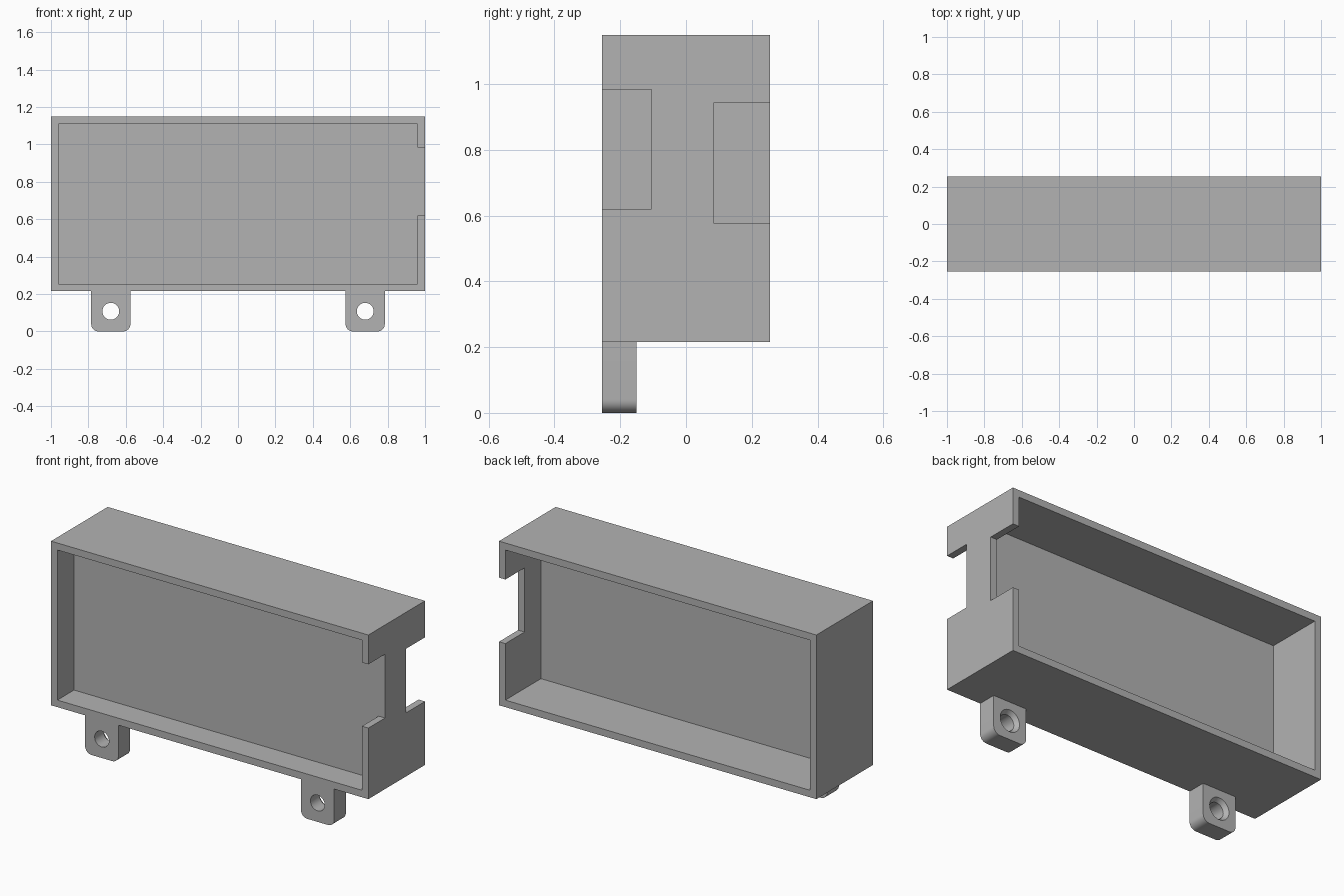
import bpy, bmesh, math
from mathutils import Matrix

cube = bpy.data.objects.get("Cube")
if cube:
    bpy.data.objects.remove(cube, do_unlink=True)

grey = bpy.data.materials.new("plain grey")
grey.use_nodes = True
grey.diffuse_color = (0.45, 0.45, 0.45, 1)
grey.node_tree.nodes["Principled BSDF"].inputs["Base Color"].default_value = grey.diffuse_color


def finish(name, bm):
    mesh = bpy.data.meshes.new(name)
    bm.to_mesh(mesh)
    bm.free()
    mesh.materials.append(grey)
    obj = bpy.data.objects.new(name, mesh)
    bpy.context.collection.objects.link(obj)
    return obj


def block(name, x, y, z):
    """Box given by its ranges along each axis."""
    bm = bmesh.new()
    size = [r[1] - r[0] for r in (x, y, z)]
    mid = [sum(r) / 2 for r in (x, y, z)]
    bmesh.ops.create_cube(bm, size=1, matrix=Matrix.Translation(mid) @ Matrix.Diagonal((*size, 1)))
    return finish(name, bm)


def cone(name, x, y, z, front_r, back_r):
    """Round cutter running along y, with its own radius at each end."""
    bm = bmesh.new()
    place = Matrix.Translation((x, sum(y) / 2, z)) @ Matrix.Rotation(-math.pi / 2, 4, 'X')
    bmesh.ops.create_cone(bm, cap_ends=True, segments=48, radius1=front_r, radius2=back_r,
                          depth=y[1] - y[0], matrix=place)
    return finish(name, bm)


def cut(target, cutter):
    cutter.hide_render = True
    mod = target.modifiers.new("cut", 'BOOLEAN')
    mod.operation = 'DIFFERENCE'
    mod.solver = 'EXACT'
    mod.object = cutter
    bpy.context.view_layer.objects.active = target
    bpy.ops.object.modifier_apply(modifier=mod.name)
    bpy.data.objects.remove(cutter, do_unlink=True)


FRONT, BACK = -0.255, 0.255
BOTTOM, TOP = 0.215, 1.15
WALL = 0.04
WEB = (-0.105, -0.065)
OVER = 0.1

# Housing: a shell with a thin web between a shallow front and a deep back pocket
housing = block("housing", (-1, 1), (FRONT, BACK), (BOTTOM, TOP))
inner_x = (-1 + WALL, 1 - WALL)
inner_z = (BOTTOM + WALL, TOP - WALL)
cut(housing, block("front_pocket", inner_x, (FRONT - OVER, WEB[0]), inner_z))
cut(housing, block("back_pocket", inner_x, (WEB[1], BACK + OVER), inner_z))

# Cable notches through the left wall
notch_x = (1 - WALL - 0.01, 1 + OVER)
cut(housing, block("front_notch", notch_x, (FRONT - OVER, WEB[0]), (0.62, 0.983)))
cut(housing, block("back_notch", notch_x, (0.083, BACK + OVER), (0.577, 0.942)))

# Mounting tabs with rounded lower corners and countersunk screw holes
TAB_BACK = -0.15
for side, x in (("left", 0.68), ("right", -0.68)):
    tab = block(side + "_mounting_tab", (x - 0.105, x + 0.105), (FRONT, TAB_BACK), (0, BOTTOM))
    bm = bmesh.new()
    bm.from_mesh(tab.data)
    corners = [e for e in bm.edges
               if all(v.co.z < 0.01 for v in e.verts)
               and abs(e.verts[0].co.y - e.verts[1].co.y) > 0.05]
    bmesh.ops.bevel(bm, geom=corners, offset=0.04, segments=8, profile=0.5, affect='EDGES')
    bm.to_mesh(tab.data)
    bm.free()
    cut(tab, cone("screw_hole", x, (FRONT - OVER, TAB_BACK + OVER), 0.108, 0.045, 0.045))
    cut(tab, cone("countersink", x, (TAB_BACK - 0.03, TAB_BACK + 0.01), 0.108, 0.04, 0.07))
    bpy.ops.object.select_all(action='DESELECT')
    tab.select_set(True)
    bpy.context.view_layer.objects.active = tab
    bpy.ops.object.shade_smooth_by_angle(angle=math.radians(30))
